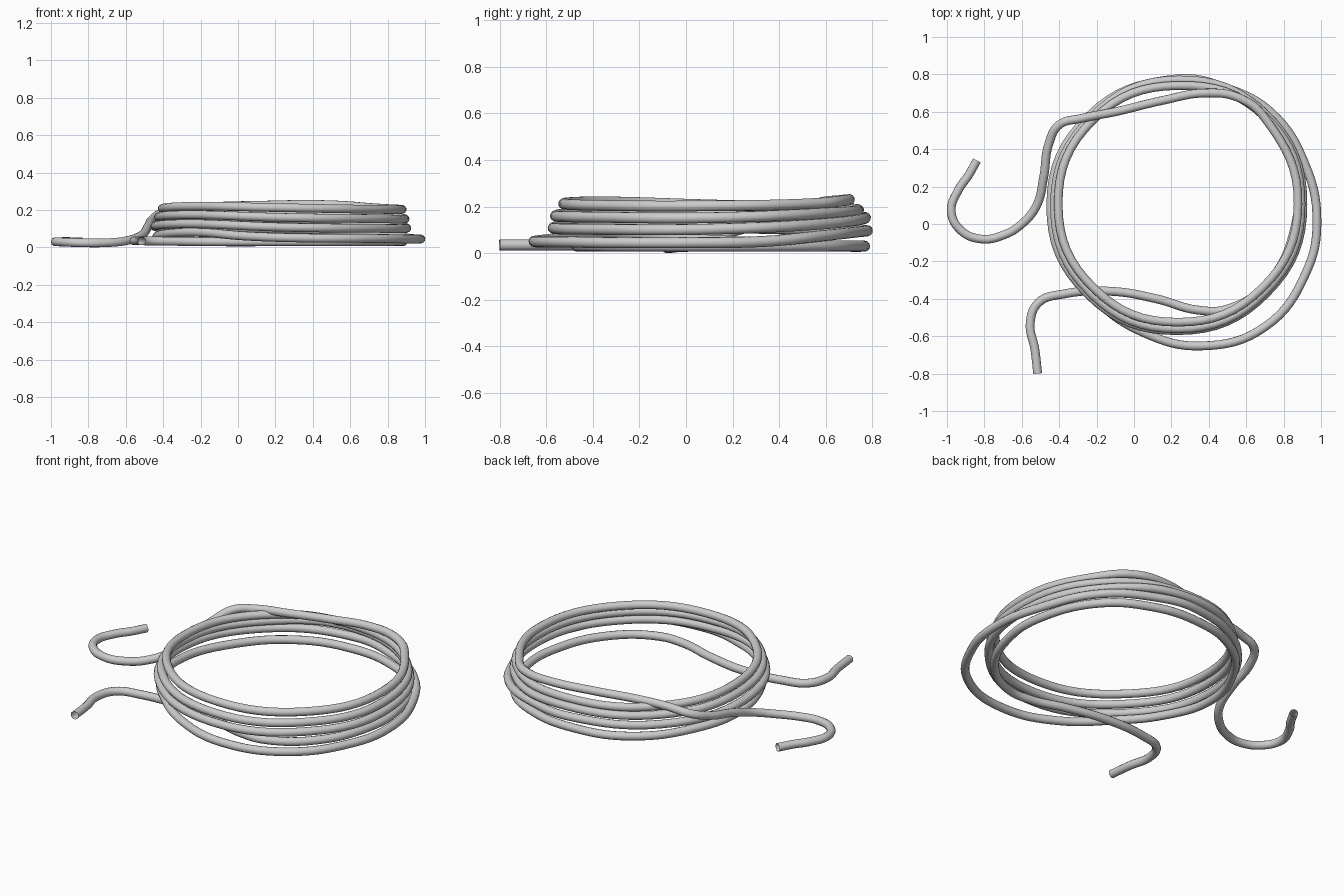
import bpy
from math import sin, cos, radians

RADIUS = 0.0235
CX, CY = 0.235, 0.105

# lower free end, first turn on the floor, then the wide outer turn
lower = [(-.515, -.80, .035), (-.53, -.67, .035), (-.555, -.53, .035), (-.51, -.42, .035),
         (-.38, -.375, .033), (-.12, -.36, .03), (.12, -.40, .03), (.34, -.46, .03),
         (.50, -.455, .03), (.72, -.31, .03), (.86, -.02, .03), (.865, .27, .03),
         (.72, .58, .03), (.50, .72, .03), (.22, .765, .03), (-.10, .68, .03),
         (-.35, .40, .04), (-.435, .10, .055), (-.36, -.20, .075), (-.20, -.41, .08),
         (.05, -.58, .06), (.36, -.652, .05), (.70, -.55, .048), (.92, -.26, .045),
         (.978, .02, .045), (.91, .33, .05), (.74, .59, .075), (.50, .725, .09),
         (.22, .775, .097)]

# stacked turns: (angle, radius per turn, height per turn)
stations = [(135, (.67, .655, .64), (.10, .15, .195)),
            (180, (.68, .66, .64), (.112, .162, .207)),
            (225, (.68, .665, .635), (.126, .174, .22)),
            (270, (.675, .665, .63), (.108, .16, .212)),
            (315, (.67, .66, .635), (.102, .154, .204)),
            (360, (.668, .658, .642), (.103, .152, .203)),
            (405, (.672, .66, .655), (.125, .17, .214)),
            (450, (.665, .635, None), (.152, .185, None))]
coil = []
for turn in range(3):
    for a, rs, zs in stations:
        if rs[turn] is not None:
            t = radians(a)
            coil.append((CX + rs[turn] * cos(t), CY + rs[turn] * sin(t), zs[turn]))

# upper free end dropping to the floor
upper = [(.56, .675, .225), (.38, .70, .23), (.15, .66, .226), (-.10, .60, .22),
         (-.28, .565, .21), (-.40, .53, .187), (-.455, .43, .152), (-.483, .25, .108),
         (-.52, .10, .062), (-.60, 0, .035), (-.70, -.06, .025), (-.82, -.08, .024),
         (-.93, -.03, .028), (-.977, .07, .03), (-.94, .18, .031), (-.885, .26, .031),
         (-.84, .34, .031)]

points = lower + coil + upper

# cable tube swept along the path
curve = bpy.data.curves.new("coiled_cable", 'CURVE')
curve.dimensions = '3D'
curve.resolution_u = 8
curve.bevel_depth = RADIUS
curve.bevel_resolution = 4
spline = curve.splines.new('BEZIER')
spline.bezier_points.add(len(points) - 1)
for bp, p in zip(spline.bezier_points, points):
    bp.co = p
    bp.handle_left_type = bp.handle_right_type = 'AUTO'
cable = bpy.data.objects.new("coiled_cable", curve)
bpy.context.collection.objects.link(cable)

bpy.context.view_layer.objects.active = cable
cable.select_set(True)
bpy.ops.object.convert(target='MESH')
bpy.ops.object.shade_smooth()
